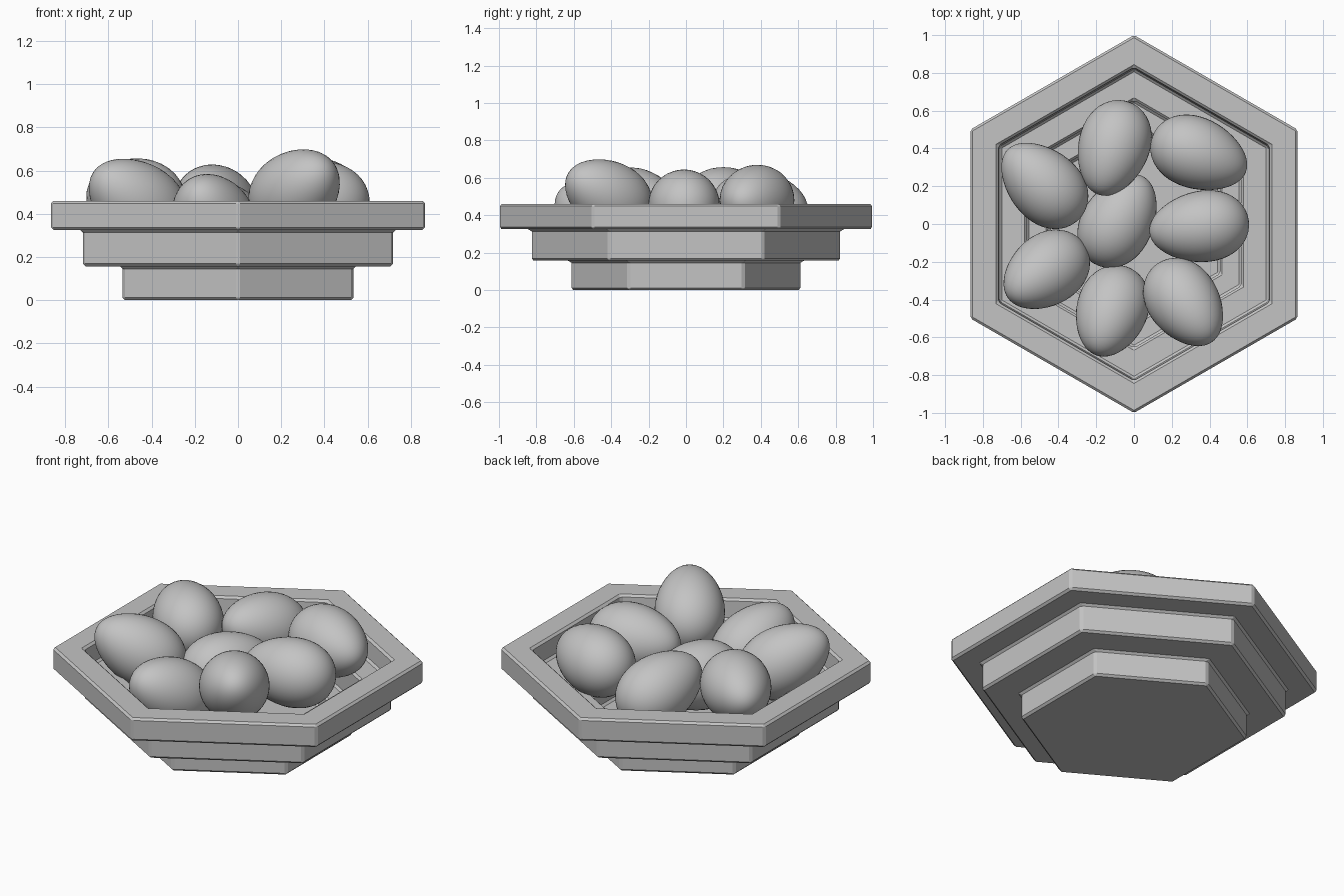
import bpy, bmesh, math
from mathutils import Vector

cube = bpy.data.objects.get("Cube")
if cube:
    bpy.data.objects.remove(cube, do_unlink=True)

grey = bpy.data.materials.new("light_grey")
grey.use_nodes = True
colour = (0.55, 0.55, 0.55, 1)
grey.diffuse_color = colour
grey.node_tree.nodes["Principled BSDF"].inputs["Base Color"].default_value = colour


def add_object(name, bm):
    bmesh.ops.recalc_face_normals(bm, faces=bm.faces)
    mesh = bpy.data.meshes.new(name)
    bm.to_mesh(mesh)
    bm.free()
    mesh.materials.append(grey)
    obj = bpy.data.objects.new(name, mesh)
    bpy.context.collection.objects.link(obj)
    return obj


def make_bowl(profile):
    """Stepped six-sided bowl: (corner radius, height) from outer base to inner floor."""
    bm = bmesh.new()
    rings = []
    for radius, z in profile:
        angles = [math.radians(30 + 60 * i) for i in range(6)]
        rings.append([bm.verts.new((radius * math.cos(a), radius * math.sin(a), z))
                      for a in angles])
    for low, high in zip(rings, rings[1:]):
        for i in range(6):
            j = (i + 1) % 6
            bm.faces.new((low[i], low[j], high[j], high[i]))
    bm.faces.new(rings[0])
    bm.faces.new(rings[-1])
    bowl = add_object("stepped_bowl", bm)
    bevel = bowl.modifiers.new("soft_edges", "BEVEL")
    bevel.width = 0.012
    bevel.segments = 1
    bevel.limit_method = "ANGLE"


def make_egg(name, centre, axis, length=0.265, radius=0.188, taper=0.13):
    """Egg whose narrow end points along axis."""
    bm = bmesh.new()
    bmesh.ops.create_uvsphere(bm, u_segments=40, v_segments=24, radius=1)
    turn = Vector(axis).to_track_quat("Z", "Y")
    for v in bm.verts:
        girth = radius * (1 - taper * v.co.z)
        v.co = turn @ Vector((v.co.x * girth, v.co.y * girth, v.co.z * length))
    for f in bm.faces:
        f.smooth = True
    add_object(name, bm).location = centre


# Bowl: three outer tiers, rim, then the inner steps down to the floor
make_bowl([
    (0.617, 0), (0.617, 0.157), (0.83, 0.157), (0.83, 0.325),
    (1.0, 0.325), (1.0, 0.46), (0.83, 0.46), (0.82, 0.34),
    (0.655, 0.34), (0.655, 0.17), (0.525, 0.17), (0.525, 0.08),
])

# Eggs: name, centre, direction of the narrow end
eggs = [
    ("egg_back_right", (-0.48, 0.21, 0.47), (-0.71, 0.69, 0.1)),
    ("egg_back", (-0.11, 0.40, 0.44), (-0.28, -0.9, 0.31)),
    ("egg_back_left", (0.345, 0.37, 0.48), (0.94, -0.36, 0)),
    ("egg_middle", (-0.08, 0.02, 0.36), (0.5, 0.87, 0)),
    ("egg_left", (0.345, -0.015, 0.455), (-1, -0.12, 0)),
    ("egg_front_right", (-0.47, -0.25, 0.455), (-0.69, -0.5, 0.5)),
    ("egg_front", (-0.12, -0.465, 0.385), (-0.28, -0.82, 0.5)),
    ("egg_front_left", (0.27, -0.42, 0.505), (0.52, -0.74, 0.42)),
]
for egg in eggs:
    make_egg(*egg)
